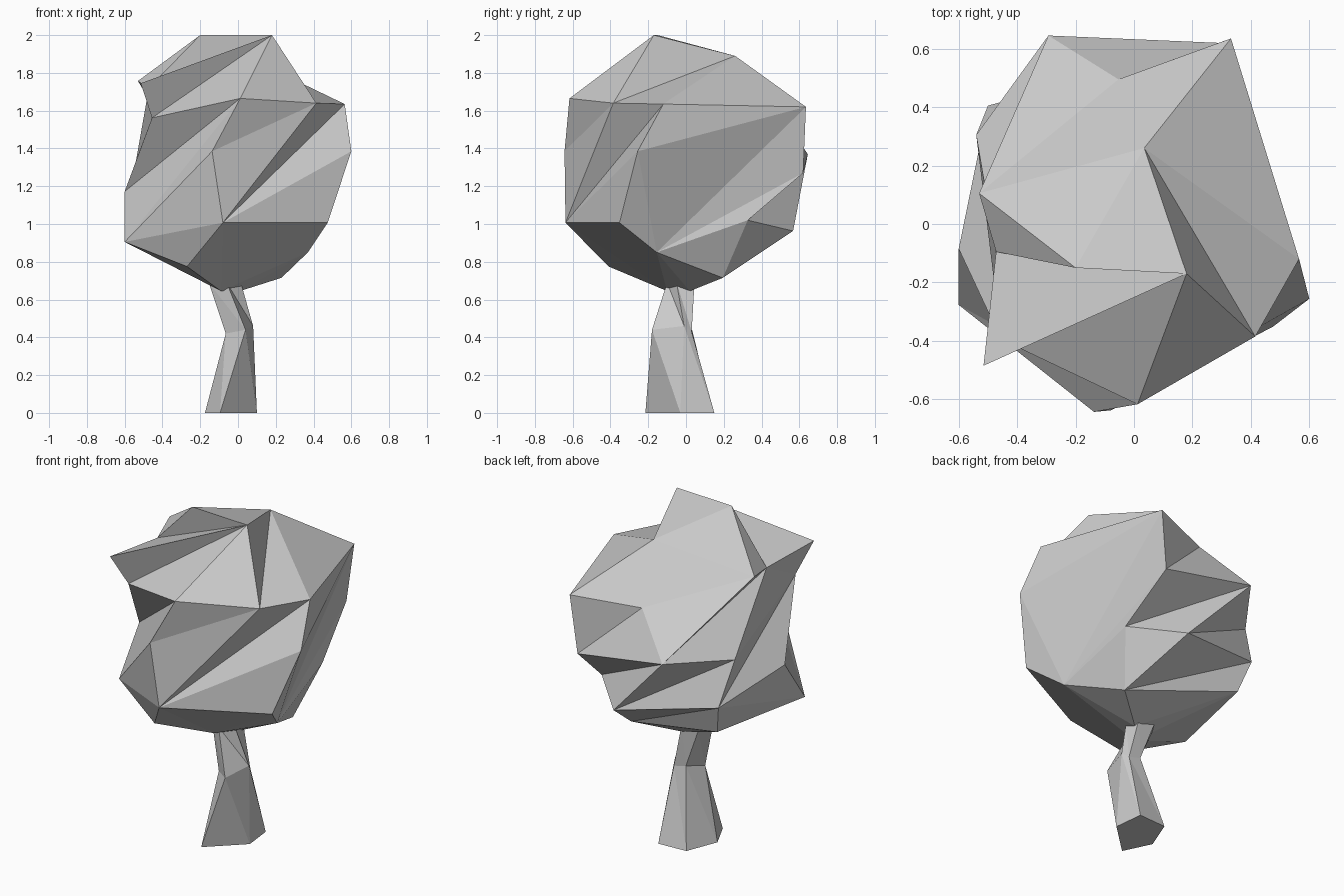
import bpy, bmesh

if "Cube" in bpy.data.objects:
    bpy.data.objects.remove(bpy.data.objects["Cube"])


def finish(bm, name):
    bmesh.ops.recalc_face_normals(bm, faces=bm.faces[:])
    mesh = bpy.data.meshes.new(name)
    bm.to_mesh(mesh)
    bm.free()
    ob = bpy.data.objects.new(name, mesh)
    bpy.context.collection.objects.link(ob)
    return ob


# Trunk: five-sided bent column lofted through three rings
rings = [
    [(-.095, -.215, 0), (.10, -.03, 0), (.08, .15, 0), (-.10, .14, 0), (-.175, -.05, 0)],
    [(.04, -.18, .44), (.08, -.01, .46), (.06, .03, .43), (-.02, .03, .45), (-.065, -.09, .42)],
    [(-.06, -.10, .69), (.015, -.05, .69), (.0, .045, .69), (-.11, .04, .69), (-.155, -.03, .69)],
]
bm = bmesh.new()
loops = [[bm.verts.new(p) for p in r] for r in rings]
for lo, hi in zip(loops, loops[1:]):
    for i in range(5):
        j = (i + 1) % 5
        bm.faces.new((lo[i], lo[j], hi[i]))
        bm.faces.new((lo[j], hi[j], hi[i]))
bm.faces.new(loops[0])
bm.faces.new(loops[-1])
finish(bm, "trunk")

# Crown: irregular faceted corners, from the top down to the underside
corners = {
    # top
    "E": (.18, -.17, 2.0), "F": (-.20, -.15, 2.0), "D": (.035, .26, 1.89),
    "I": (-.53, .105, 1.757), "H": (-.515, -.485, 1.745), "G": (-.472, -.095, 1.72),
    # upper rim
    "O": (.012, -.617, 1.665), "P": (.415, -.385, 1.64), "Q": (.565, -.12, 1.635),
    "B": (.332, .635, 1.62), "C": (-.053, .495, 1.59), "M": (-.455, -.395, 1.562),
    # waist
    "R": (.60, -.256, 1.385), "N": (-.137, -.643, 1.385), "A": (-.293, .645, 1.37),
    "J": (-.54, .305, 1.335), "b": (.29, .62, 1.27), "K": (-.60, -.085, 1.172),
    # lower rim
    "S": (-.50, .405, 1.07), "W": (.335, .327, 1.02), "T": (-.08, -.638, 1.007),
    "U": (.475, -.352, 1.007), "X": (.087, .567, .963), "L": (-.60, -.277, .905),
    # underside
    "s": (-.45, .345, .89), "V": (.37, -.155, .85), "Z": (-.27, -.41, .775),
    "Y": (.23, .195, .715), "u": (-.09, -.10, .645), "v": (.01, .02, .645),
}
bm = bmesh.new()
v = {k: bm.verts.new(p) for k, p in corners.items()}
# Each fan is a hub corner followed by the corners around it
fans = ["EFGHMOPDF", "TLNPQRUuZL", "AICbWXJGI", "SJMKLsYXJ", "DPQBCIF", "VURBbWYvuU",
        "OMKLNP", "GHMJ", "GIF", "LZus", "vYsu", "QRB", "BCb", "WXY"]
for fan in fans:
    hub, rim = fan[0], fan[1:]
    for p, q in zip(rim, rim[1:]):
        bm.faces.new((v[hub], v[p], v[q]))
finish(bm, "crown")
